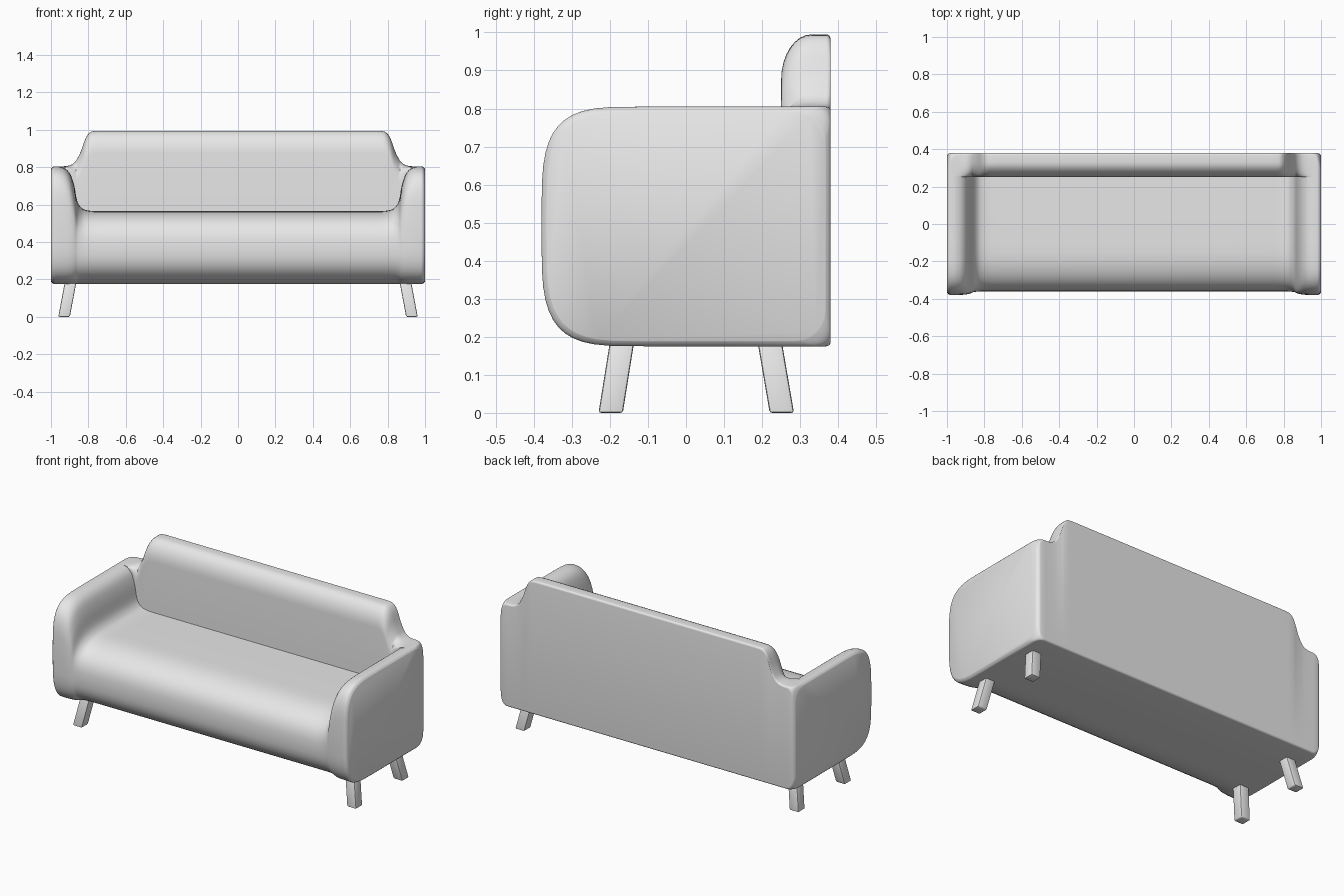
import bpy, bmesh, math
from mathutils import Vector

cube = bpy.data.objects.get("Cube")
if cube:
    bpy.data.objects.remove(cube)

# One pale grey for everything
grey = bpy.data.materials.new("pale grey")
grey.use_nodes = True
colour = (0.8, 0.8, 0.8, 1)
grey.diffuse_color = colour
grey.node_tree.nodes["Principled BSDF"].inputs["Base Color"].default_value = colour


def add_object(name, bm, angle):
    bmesh.ops.recalc_face_normals(bm, faces=bm.faces)
    mesh = bpy.data.meshes.new(name)
    bm.to_mesh(mesh)
    bm.free()
    obj = bpy.data.objects.new(name, mesh)
    mesh.materials.append(grey)
    bpy.context.collection.objects.link(obj)
    bpy.ops.object.select_all(action="DESELECT")
    obj.select_set(True)
    bpy.context.view_layer.objects.active = obj
    bpy.ops.object.shade_smooth_by_angle(angle=math.radians(angle))
    return obj


def smooth_path(knots, steps):
    """Catmull-Rom curve through the knots."""
    pts = [Vector(k) for k in knots]
    out = []
    for i in range(len(pts) - 1):
        a, b, c = pts[max(i - 1, 0)], pts[i], pts[i + 1]
        d = pts[min(i + 2, len(pts) - 1)]
        for s in range(steps):
            t = s / steps
            out.append(0.5 * (2 * b + (c - a) * t + (2 * a - 5 * b + 4 * c - d) * t ** 2
                              + (3 * b - a - 3 * c + d) * t ** 3))
    return out + [pts[-1]]


SEAT, ARM, BOTTOM = 0.565, 0.805, 0.175
FRONT_Y, CREASE_Y, BACK_Y = -0.1, 0.25, 0.38


def section(x, seat, back):
    """Side profile of the upholstery at distance x from the middle."""
    back = max(back, seat)
    arm = min(max((seat - SEAT) / (ARM - SEAT), 0), 1)
    end = max(0, (x - 0.95) / 0.05)
    power = 2 / (2.6 + 1.4 * arm)
    mid, half = (seat + BOTTOM) / 2, (seat - BOTTOM) / 2
    depth = 0.26 + 0.02 * arm
    pts = []
    # rounded front
    for i in range(-12, 13):
        a = i / 12 * math.pi / 2
        pts.append((FRONT_Y - depth * max(math.cos(a), 0) ** power,
                    mid + math.copysign(half * abs(math.sin(a)) ** power, i)))
    # flat top of seat, crease, and rounded top of backrest
    pts += [(0.08, seat), (0.2, seat), (CREASE_Y, seat)]
    radius = 0.012 + 0.075 * end ** 2
    ry = min(0.08, BACK_Y - CREASE_Y - radius)
    rz = min(0.12, 0.6 * (back - seat))
    for i in range(9):
        a = i / 8 * math.pi / 2
        pts.append((CREASE_Y + ry * (1 - math.cos(a)), back - rz * (1 - math.sin(a))))
    # two rear corners
    for start, z in ((90, back - radius), (0, BOTTOM + radius)):
        for i in range(7):
            a = math.radians(start - i * 15)
            pts.append((BACK_Y - radius + radius * math.cos(a), z + radius * math.sin(a)))
    pts.append((0.1, BOTTOM))
    # soft edge round the outer side
    inset = 0.014 * max(0, (x - 0.98) / 0.02) ** 2
    return [(y * (1 - inset / 0.38), 0.49 + (z - 0.49) * (1 - inset / 0.31)) for y, z in pts]


# Upholstered body: lofted from arm to arm; knots are x, seat height, back height
knots = [(0.70, SEAT, 0.995), (0.76, SEAT, 0.994), (0.79, 0.567, 0.987),
         (0.815, 0.572, 0.955), (0.838, 0.585, 0.89), (0.86, 0.62, 0.845),
         (0.875, 0.70, 0.825), (0.895, 0.76, 0.812), (0.92, 0.79, 0.806),
         (0.95, 0.803, ARM), (0.97, ARM, ARM), (0.985, ARM, ARM),
         (0.994, ARM, ARM), (1.0, ARM, ARM)]
path = [tuple(p) for p in smooth_path(knots, 3)]
stations = [(-x, x, s, b) for x, s, b in reversed(path)] + [(x, x, s, b) for x, s, b in path]
bm = bmesh.new()
rings = [[bm.verts.new((px, y, z)) for y, z in section(x, s, b)] for px, x, s, b in stations]
for r, q in zip(rings, rings[1:]):
    for i in range(len(r)):
        j = (i + 1) % len(r)
        bm.faces.new((r[i], r[j], q[j], q[i]))
bm.faces.new(rings[0])
bm.faces.new(rings[-1])
bmesh.ops.remove_doubles(bm, verts=bm.verts, dist=0.0003)
add_object("upholstered_body", bm, 38)


# Splayed square legs with softened edges
def leg(name, side, top_y, foot_y):
    bm = bmesh.new()
    bmesh.ops.create_cube(bm, size=1)
    top = Vector((side * 0.897, top_y, BOTTOM))
    foot = Vector((side * 0.93, foot_y, 0))
    for v in bm.verts:
        centre = foot.lerp(top, 1.2 if v.co.z > 0 else 0)
        v.co = (centre.x + v.co.x * 0.062, centre.y + v.co.y * 0.064, centre.z)
    bmesh.ops.bevel(bm, geom=bm.edges[:], offset=0.007, segments=2, profile=0.5, affect="EDGES")
    add_object(name, bm, 40)


for side, label in ((1, "left"), (-1, "right")):
    leg("front_leg_" + label, side, -0.17, -0.198)
    leg("rear_leg_" + label, side, 0.222, 0.252)
